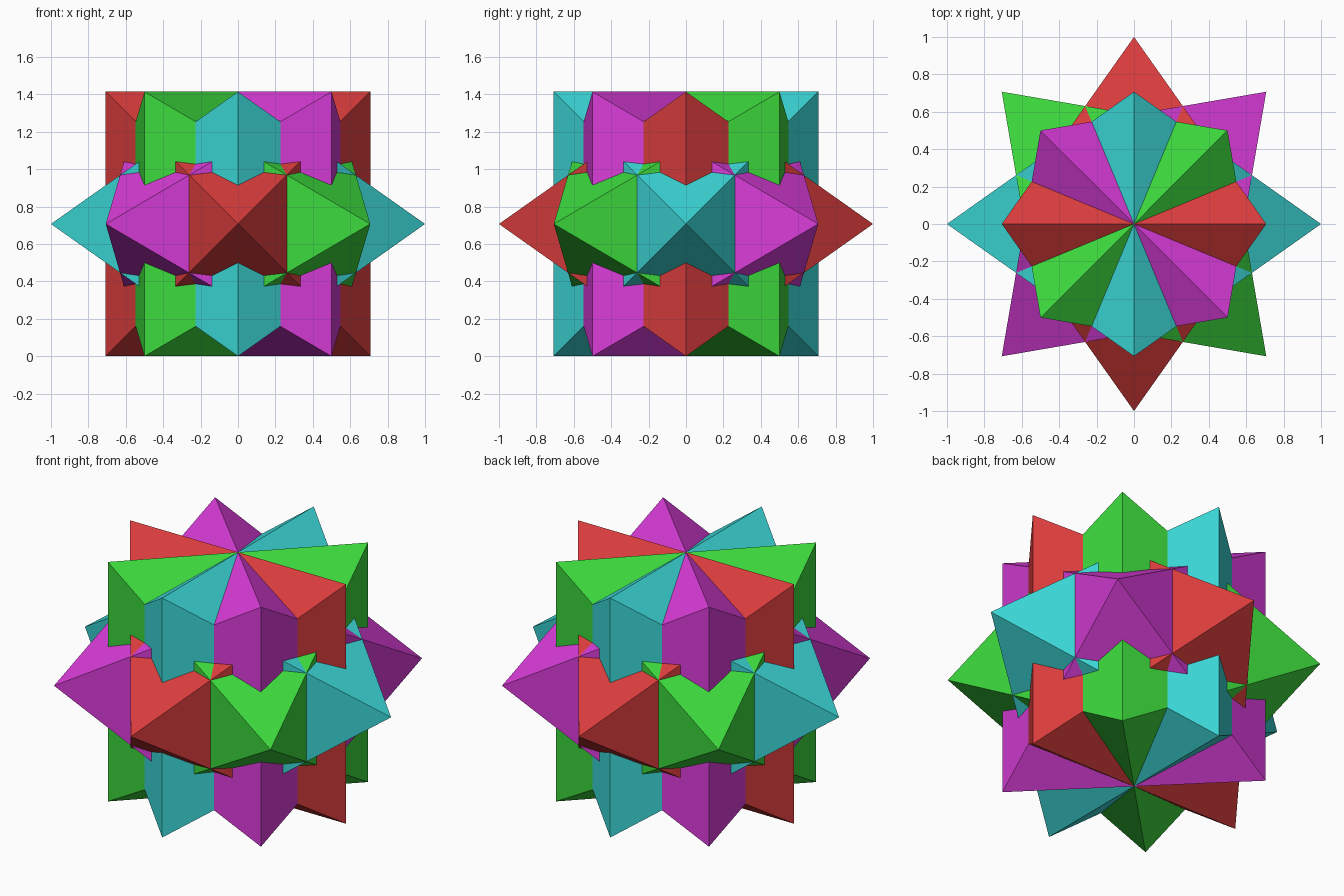
import bpy, bmesh, math
from mathutils import Matrix

if "Cube" in bpy.data.objects:
    bpy.data.objects.remove(bpy.data.objects["Cube"])

R = 1.0                    # octahedron circumradius
H = R / math.sqrt(2)       # centre height
HI, LO = 0.69, 0.045


def material(name, rgb):
    m = bpy.data.materials.new(name)
    m.diffuse_color = (*rgb, 1.0)
    m.use_nodes = True
    m.node_tree.nodes["Principled BSDF"].inputs["Base Color"].default_value = m.diffuse_color
    return m


def octahedron(name, angle, mat):
    """Octahedron tipped onto an edge, its horizontal axis turned about z."""
    bm = bmesh.new()
    axes = [(R, 0, 0), (0, H, H), (0, -H, H)]
    tips = [(bm.verts.new(a), bm.verts.new([-c for c in a])) for a in axes]
    for i in (0, 1):
        for j in (0, 1):
            for k in (0, 1):
                bm.faces.new((tips[0][i], tips[1][j], tips[2][k]))
    bmesh.ops.recalc_face_normals(bm, faces=bm.faces)
    bm.transform(Matrix.Translation((0, 0, H)) @ Matrix.Rotation(math.radians(angle), 4, 'Z'))
    mesh = bpy.data.meshes.new(name)
    bm.to_mesh(mesh)
    bm.free()
    mesh.materials.append(mat)
    obj = bpy.data.objects.new(name, mesh)
    bpy.context.collection.objects.link(obj)


# Four interlocking octahedra, 45 degrees apart
for colour, rgb, angle in (
    ("cyan", (LO, HI, HI), 0),
    ("magenta", (HI, LO, HI), 45),
    ("red", (HI, LO, LO), 90),
    ("green", (LO, HI, LO), 135),
):
    octahedron(colour + "_octahedron", angle, material(colour, rgb))
